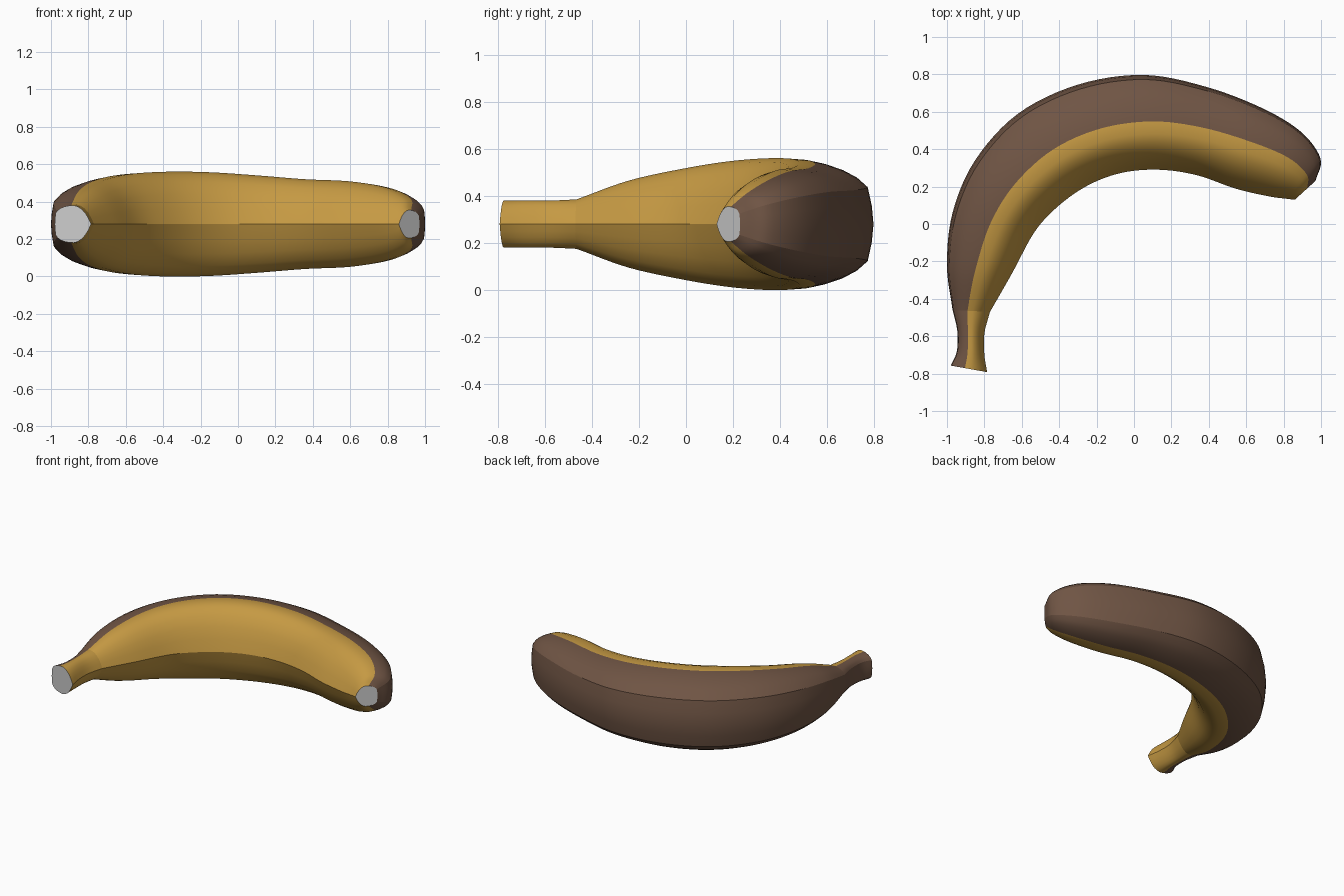
import bpy, bmesh
from mathutils import Vector

if "Cube" in bpy.data.objects:
    bpy.data.objects.remove(bpy.data.objects["Cube"])

ZC = 0.28
# Stations: outer x, outer y, inner x, inner y, half height, colour seam position
STEM = [(-.98, -.757, -.785, -.792, .10, .61), (-.947, -.68, -.80, -.70, .10, .61),
        (-.945, -.57, -.80, -.585, .10, .61), (-.97, -.46, -.77, -.47, .105, .60)]
BODY = [STEM[-1], (-1.0, -.22, -.65, -.26, .185, .56), (-.97, .06, -.53, -.04, .238, .53),
        (-.85, .34, -.40, .10, .268, .51), (-.62, .59, -.24, .21, .28, .5),
        (-.30, .745, -.06, .275, .277, .5), (.05, .797, .14, .29, .26, .51),
        (.38, .735, .34, .26, .24, .54), (.68, .622, .54, .19, .228, .58),
        (.89, .495, .72, .148, .193, .6), (.997, .35, .815, .135, .137, .6),
        (.97, .23, .86, .13, .075, .6)]
# Half cross-section: 0 = inner ridge, 1 = outer back; second value is height
HALF = [(0, 0), (.05, .3), (.11, .57), (.19, .8), (.28, .94), (.37, 1), (.5, .985),
        (.62, .94), (.75, .86), (.86, .75), (.95, .6), (.985, .3), (1, 0)]
SEAM, CORNER = 6, 10
SECTION = HALF + [(u, -h) for u, h in HALF[-2:0:-1]]
N = len(SECTION)


def spline(stations, steps):
    """Catmull-Rom interpolation through the stations."""
    p = [Vector(s) for s in stations]
    p = [p[0] * 2 - p[1]] + p + [p[-1] * 2 - p[-2]]
    out = []
    for i in range(1, len(p) - 2):
        a, b, c, d = p[i - 1:i + 3]
        for k in range(steps):
            t = k / steps
            out.append((b * 2 + (c - a) * t + (a * 2 - b * 5 + c * 4 - d) * t ** 2
                        + (b * 3 - a - c * 3 + d) * t ** 3) * .5)
    return out + [p[-2]]


def ring(s):
    ox, oy, ix, iy, h, seam = s
    pts = []
    for u, v in SECTION:
        u += 4 * (seam - .5) * u * (1 - u)
        pts.append(Vector((ix + (ox - ix) * u, iy + (oy - iy) * u, ZC + h * v)))
    return pts


def finish(bm, name):
    bmesh.ops.recalc_face_normals(bm, faces=bm.faces)
    mesh = bpy.data.meshes.new(name)
    bm.to_mesh(mesh)
    bm.free()
    obj = bpy.data.objects.new(name, mesh)
    bpy.context.collection.objects.link(obj)
    return obj


def material(name, colour):
    m = bpy.data.materials.new(name)
    m.diffuse_color = (*colour, 1)
    m.use_nodes = True
    m.node_tree.nodes["Principled BSDF"].inputs["Base Color"].default_value = m.diffuse_color
    return m


# Peel: stem and body lofted together, with a sharp collar between them
stem = spline(STEM, 4)
collar = len(stem) - 1
rings = [ring(s) for s in stem + spline(BODY, 6)[1:]]
bm = bmesh.new()
grid = [[bm.verts.new(p) for p in r] for r in rings]
for i in range(len(grid) - 1):
    for j in range(N):
        k = (j + 1) % N
        f = bm.faces.new((grid[i][j], grid[i][k], grid[i + 1][k], grid[i + 1][j]))
        f.smooth = True
        f.material_index = int(SEAM <= j < N - SEAM)
for i in range(len(grid) - 1):
    for j in (0, CORNER, N - CORNER):
        bm.edges.get((grid[i][j], grid[i + 1][j])).smooth = False
for j in range(N):
    bm.edges.get((grid[collar][j], grid[collar][(j + 1) % N])).smooth = False
peel = finish(bm, "banana_peel")
peel.data.materials.append(material("yellow_peel", (.56, .32, .056)))
peel.data.materials.append(material("brown_peel", (.16, .09, .058)))

# Grey cut ends
for name, r in (("stem_end", rings[0]), ("tip_end", rings[-1])):
    bm = bmesh.new()
    bm.faces.new([bm.verts.new(p) for p in r])
    bm.normal_update()
    cap = finish(bm, name)
    if cap.data.polygons[0].normal.y > 0:
        cap.data.flip_normals()
